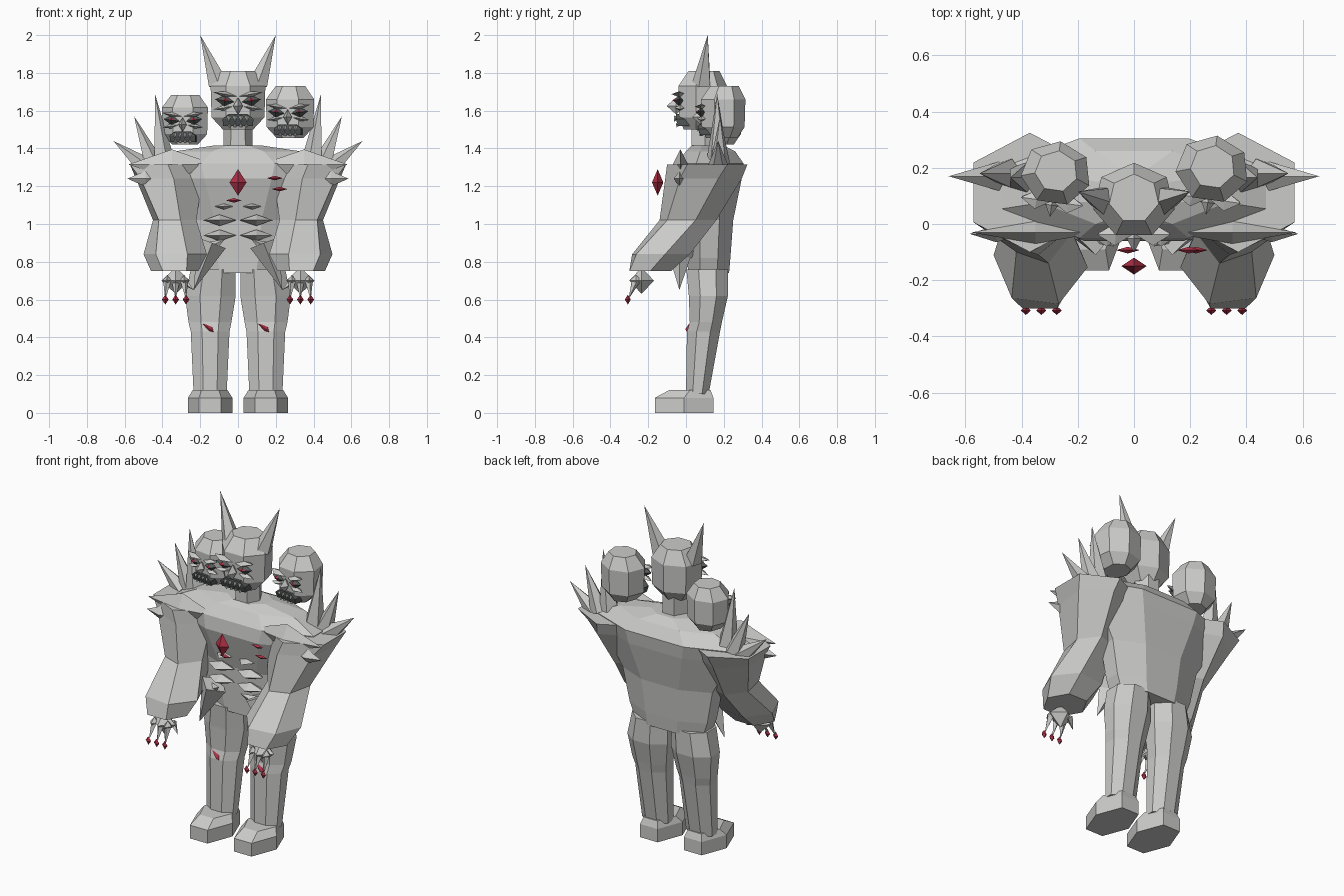
import bpy
import bmesh
from math import cos, sin, radians
from mathutils import Matrix, Vector

if "Cube" in bpy.data.objects:
    bpy.data.objects.remove(bpy.data.objects["Cube"])


def material(name, rgb):
    m = bpy.data.materials.new(name)
    m.use_nodes = True
    m.diffuse_color = (*rgb, 1)
    m.node_tree.nodes["Principled BSDF"].inputs["Base Color"].default_value = (*rgb, 1)
    return m


STONE = material("stone_grey", (0.6, 0.6, 0.59))
DARK = material("dark_grey", (0.09, 0.1, 0.1))
RED = material("crimson", (0.42, 0.03, 0.06))
IDENT = Matrix.Identity(4)


def finish(name, bm, mat, matrix=IDENT):
    bm.transform(matrix)
    bmesh.ops.recalc_face_normals(bm, faces=bm.faces)
    mesh = bpy.data.meshes.new(name)
    bm.to_mesh(mesh)
    bm.free()
    mesh.materials.append(mat)
    ob = bpy.data.objects.new(name, mesh)
    bpy.context.scene.collection.objects.link(ob)
    return ob


def fit(values, low, high):
    a, b = min(values), max(values)
    return [low + (v - a) / (b - a) * (high - low) for v in values]


def loft(name, rings, n=8, mat=STONE, phase=22.5, twist=0, matrix=IDENT):
    """Rings are (z, x min, x max, y min, y max) boxes holding an n-gon."""
    bm = bmesh.new()
    loops = []
    for k, (z, x0, x1, y0, y1) in enumerate(rings):
        turn = radians(phase + twist * k / (len(rings) - 1))
        angles = [radians(360 * i / n) + turn for i in range(n)]
        xs = fit([cos(a) for a in angles], x0, x1)
        ys = fit([sin(a) for a in angles], y0, y1)
        loops.append([bm.verts.new((x, y, z)) for x, y in zip(xs, ys)])
    for a, b in zip(loops, loops[1:]):
        for i in range(n):
            j = (i + 1) % n
            bm.faces.new((a[i], a[j], b[j], b[i]))
    bm.faces.new(loops[0])
    bm.faces.new(loops[-1])
    return finish(name, bm, mat, matrix)


def gem(name, at, radii, mat=STONE, tilt=0, matrix=IDENT):
    """Eight-sided crystal with its own radius on each axis."""
    bm = bmesh.new()
    top, low = bm.verts.new((0, 0, 1)), bm.verts.new((0, 0, -1))
    mid = [bm.verts.new(p) for p in ((1, 0, 0), (0, 1, 0), (-1, 0, 0), (0, -1, 0))]
    for i in range(4):
        for tip in (top, low):
            bm.faces.new((mid[i], mid[(i + 1) % 4], tip))
    place = Matrix.Translation(at) @ Matrix.Rotation(radians(tilt), 4, "Y") @ Matrix.Diagonal((*radii, 1))
    return finish(name, bm, mat, matrix @ place)


def spike(name, base, tip, r, n=5, matrix=IDENT):
    base, tip = Vector(base), Vector(tip)
    bm = bmesh.new()
    bmesh.ops.create_cone(bm, cap_ends=True, segments=n, radius1=r, radius2=0,
                          depth=(tip - base).length)
    turn = (tip - base).to_track_quat("Z", "Y").to_matrix().to_4x4()
    return finish(name, bm, STONE, matrix @ Matrix.Translation((base + tip) / 2) @ turn)


def head(name, at, size, yaw):
    m = Matrix.Translation(at) @ Matrix.Rotation(radians(yaw), 4, "Z") @ Matrix.Scale(size, 4)
    loft(name, [(0, -.08, .08, -.1, .08), (.065, -.14, .14, -.125, .125), (.23, -.145, .145, -.128, .13),
                (.31, -.088, .088, -.075, .09)], 7, phase=90, matrix=m)
    gem(name + "_nose", (0, -.14, .125), (.026, .05, .045), matrix=m)
    for s, side in ((1, "left"), (-1, "right")):
        gem(f"{name}_{side}_eye", (s * .07, -.125, .153), (.052, .03, .03), DARK, s * -8, m)
        gem(f"{name}_{side}_pupil", (s * .07, -.142, .155), (.02, .018, .012), RED, 0, m)
        gem(f"{name}_{side}_brow", (s * .068, -.125, .187), (.065, .04, .016), STONE, s * -10, m)
        gem(f"{name}_{side}_cheek", (s * .075, -.12, .115), (.055, .03, .015), STONE, s * 8, m)
    # Open mouth with two rows of teeth
    loft(name + "_mouth", [(.018, -.078, .078, -.13, -.07), (.055, -.082, .082, -.142, -.07),
                           (.082, -.05, .05, -.142, -.07)], 4, DARK, 45, matrix=m)
    for i in (-1.5, -.5, .5, 1.5):
        spike(f"{name}_upper_tooth", (i * .032, -.14, .07), (i * .032, -.15, .04), .013, 4, m)
        spike(f"{name}_lower_tooth", (i * .03, -.13, .016), (i * .03, -.142, .036), .01, 4, m)


# Torso and neck
loft("torso", [(.74, -.23, .23, .01, .228), (.82, -.26, .26, .008, .235), (1.02, -.3, .3, 0, .25),
               (1.24, -.43, .43, -.06, .295), (1.32, -.47, .47, -.05, .305), (1.385, -.33, .33, .0, .26),
               (1.415, -.13, .13, .03, .2)])
loft("neck", [(1.38, -.078, .078, .03, .17), (1.53, -.075, .075, .03, .17)], 6, phase=0)

# Three heads
head("main_head", (0, .088, 1.5), 1, 0)
head("left_head", (.28, .2, 1.455), .89, -8)
head("right_head", (-.277, .185, 1.42), .85, -8)

# Paired limbs and spikes
for s, side in ((1, "left"), (-1, "right")):
    flip = Matrix.Diagonal((s, 1, 1, 1))
    spike(side + "_horn", (.105, .085, 1.74), (.2, .115, 2.0), .054, matrix=flip)
    loft(side + "_arm", [(.75, .21, .46, -.3, -.08), (.84, .165, .5, -.285, .02), (1.02, .22, .45, -.14, .16),
                         (1.24, .19, .54, -.11, .295), (1.315, .17, .572, -.1, .325)],
         6, phase=0, twist=30, matrix=flip)

    # Shoulder spikes
    for base, tip, r in (((.49, .17, 1.3), (.66, .17, 1.44), .055), ((.45, .18, 1.32), (.55, .18, 1.57), .055),
                         ((.395, .165, 1.34), (.44, .165, 1.69), .058)):
        spike(side + "_shoulder_spike", base, tip, r, matrix=flip)
    gem(side + "_shoulder_plate", (.35, -.03, 1.315), (.23, .04, .08), matrix=flip)
    gem(side + "_shoulder_stud", (.49, -.035, 1.24), (.095, .03, .042), matrix=flip)

    # Hand, fingers and claws
    gem(side + "_palm", (.33, -.235, .7), (.075, .065, .07), matrix=flip)
    for x, tip in ((.285, .275), (.33, .33), (.375, .385)):
        gem(side + "_knuckle", (x, -.265, .7), (.025, .035, .03), matrix=flip)
        spike(side + "_finger", (x, -.265, .7), (tip, -.305, .6), .022, 4, flip)
        gem(side + "_claw", (tip, -.308, .6), (.018, .016, .026), RED, matrix=flip)
    spike(side + "_thumb", (.29, -.21, .7), (.235, -.24, .65), .022, 4, flip)

    # Leg and foot
    loft(side + "_leg", [(.1, .06, .235, .0, .12), (.43, .045, .25, .005, .18), (.48, .035, .262, .02, .19),
                         (.62, .012, .28, .015, .222), (.76, .015, .25, .002, .222)], matrix=flip)
    loft(side + "_foot", [(0, .03, .265, -.165, .145), (.08, .03, .265, -.165, .145),
                          (.12, .055, .24, -.09, .13)], 6, phase=0, matrix=flip)
    gem(side + "_knee_shard", (s * .147, .016, .442), (.05, .02, .02), RED, 38)

    # Belly ridges and waist spikes
    for x, z, r in ((.097, 1.02, .088), (.097, .94, .088), (.075, 1.093, .05)):
        gem(side + "_belly_ridge", (x, -.02, z), (r, .06, .03 if r > .06 else .016), matrix=flip)
    spike(side + "_waist_spike", (.14, -.03, .9), (.235, -.035, .65), .08, 4, flip)
    spike(side + "_rib_spike", (.2, .0, .84), (.07, -.08, .92), .06, 4, flip)

# Red chest crystals
gem("chest_crystal", (0, -.15, 1.22), (.045, .03, .07), RED)
for x, z in ((-.022, 1.125), (.22, 1.185), (.195, 1.243)):
    gem("chest_shard", (x, -.093, z), (.042, .012, .012), RED)
